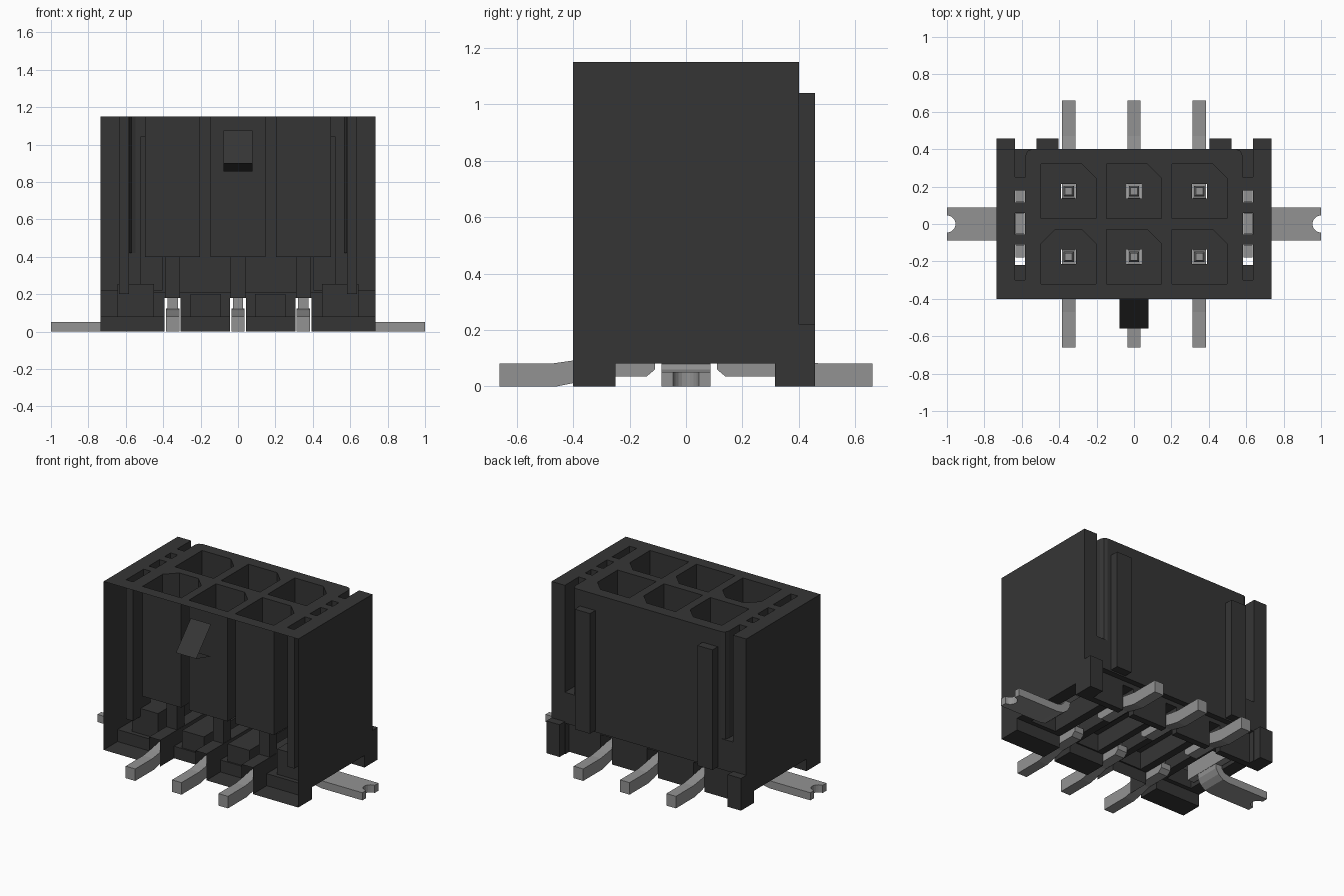
import bpy, bmesh, math
from mathutils import Vector

cube = bpy.data.objects.get("Cube")
if cube:
    bpy.data.objects.remove(cube, do_unlink=True)


def material(name, rgb, rough):
    m = bpy.data.materials.new(name)
    m.diffuse_color = (*rgb, 1)
    m.use_nodes = True
    b = m.node_tree.nodes["Principled BSDF"]
    b.inputs["Base Color"].default_value = (*rgb, 1)
    b.inputs["Roughness"].default_value = rough
    return m


BLACK = material("black plastic", (0.036, 0.036, 0.036), 0.6)
METAL = material("grey metal", (0.29, 0.29, 0.29), 0.5)


def prism(name, pts, axis, lo, hi, mat, capped=True):
    """Extrude a 2D outline along x (pts are y,z) or z (pts are x,y)."""
    def place(p, t):
        return (t, p[0], p[1]) if axis == "x" else (p[0], p[1], t)
    bm = bmesh.new()
    a = [bm.verts.new(place(p, lo)) for p in pts]
    b = [bm.verts.new(place(p, hi)) for p in pts]
    n = len(pts)
    for i in range(n if capped else n - 1):
        j = (i + 1) % n
        bm.faces.new((a[i], a[j], b[j], b[i]))
    if capped:
        bm.faces.new(a[::-1])
        bm.faces.new(b)
        bmesh.ops.recalc_face_normals(bm, faces=bm.faces)
    me = bpy.data.meshes.new(name)
    bm.to_mesh(me)
    bm.free()
    me.materials.append(mat)
    ob = bpy.data.objects.new(name, me)
    bpy.context.collection.objects.link(ob)
    return ob


def box(name, x0, x1, y0, y1, z0, z1, mat):
    x0, x1 = sorted((x0, x1))
    return prism(name, [(x0, y0), (x1, y0), (x1, y1), (x0, y1)], "z", z0, z1, mat)


def combine(target, tool, operation):
    mod = target.modifiers.new("cut", "BOOLEAN")
    mod.operation = operation
    mod.solver = "EXACT"
    mod.object = tool
    bpy.context.view_layer.objects.active = target
    bpy.ops.object.modifier_apply(modifier=mod.name)
    bpy.data.objects.remove(tool, do_unlink=True)


# Housing block with rear feet and rear rails
housing = box("housing", -0.735, 0.735, -0.4, 0.4, 0, 1.15, BLACK)
for s in (-1, 1):
    combine(housing, box("foot", s * 0.635, s * 0.735, 0.33, 0.457, 0, 0.22, BLACK), "UNION")
    combine(housing, box("rail", s * 0.405, s * 0.52, 0.33, 0.457, 0.22, 1.04, BLACK), "UNION")


def cut(*dims):
    combine(housing, box("cutter", *dims, BLACK), "DIFFERENCE")


# Underside hollow and recess below the rear wall
cut(-0.9, 0.9, -0.25, 0.315, -0.1, 0.082)
cut(-0.63, 0.63, 0.36, 0.6, -0.1, 0.21)

COLUMNS = (-0.35, 0, 0.35)
ROWS = (-0.175, 0.175)

# Keyed contact cells and pin tunnels
for i, cx in enumerate(COLUMNS):
    cut(cx - 0.042, cx + 0.042, -0.6, 0.6, -0.1, 0.18)
    for cy in ROWS:
        h, c = 0.146, 0.075
        pts = [(cx - h, cy - h), (cx + h, cy - h), (cx + h, cy + h - c), (cx + h - c, cy + h)]
        if cy < 0 and i == 0:
            pts += [(cx - h + c, cy + h), (cx - h, cy + h - c)]
        else:
            pts += [(cx - h, cy + h)]
        combine(housing, prism("cutter", pts, "z", 0.4, 1.3, BLACK), "DIFFERENCE")
        cut(cx - 0.04, cx + 0.04, cy - 0.04, cy + 0.04, 0.12, 0.5)

for s in (-1, 1):
    # Underside windows and clip pockets
    cut(s * 0.09, s * 0.255, -0.24, 0.3, -0.1, 0.2)
    cut(s * 0.45, s * 0.645, -0.22, 0.22, -0.1, 0.255)
    # Clip slots through the top
    for y0, y1 in ((0.115, 0.18), (-0.055, 0.06), (-0.3, -0.11)):
        cut(s * 0.582, s * 0.635, y0, y1, 0.2, 1.3)
    # Rear grooves with eased corners
    groove = [(0.58, 0.25), (0.635, 0.25), (0.635, 0.45), (0.545, 0.45),
              (0.548, 0.4), (0.57, 0.39), (0.58, 0.365)]
    combine(housing, prism("cutter", [(s * x, y) for x, y in groove], "z", 0.42, 1.3, BLACK),
            "DIFFERENCE")

# Open front, and one open divider base
bm = bmesh.new()
bm.from_mesh(housing.data)
gone = []
for f in bm.faces:
    c = f.calc_center_median()
    front = c.y < -0.398 and f.normal.y < -0.9
    base = f.normal.z < -0.9 and c.z < 0.01 and c.y < -0.26 and -0.3 < c.x < -0.05
    if front or base:
        gone.append(f)
bmesh.ops.delete(bm, geom=gone, context="FACES")
for f in bm.faces:
    f.material_index = 0
    f.smooth = False
bm.to_mesh(housing.data)
bm.free()

# Latch ramp on the front
prism("latch_ramp", [(-0.4, 1.075), (-0.56, 0.9), (-0.4, 0.855)], "x", -0.077, 0.077, BLACK,
      capped=False)

# Contacts: bent solder leads and tapered upright pins
LEAD = [(0.66, 0), (0.46, 0), (0.40, 0.012), (0.315, 0.035), (0.14, 0.035), (0.11, 0.06),
        (0.11, 0.10), (0.14, 0.125), (0.21, 0.12), (0.30, 0.11), (0.40, 0.092), (0.47, 0.082),
        (0.66, 0.082)]
for i, cx in enumerate(COLUMNS):
    for s, row in ((-1, "front"), (1, "back")):
        prism(f"{row}_lead_{i + 1}", [(s * y, z) for y, z in LEAD], "x", cx - 0.036, cx + 0.036,
              METAL)
        pin = box(f"{row}_pin_{i + 1}", cx - 0.028, cx + 0.028, s * 0.175 - 0.028,
                  s * 0.175 + 0.028, 0.1, 0.8, METAL)
        bm = bmesh.new()
        bm.from_mesh(pin.data)
        top = [f for f in bm.faces if f.normal.z > 0.9]
        bmesh.ops.inset_region(bm, faces=top, thickness=0.012, depth=0.04)
        bm.to_mesh(pin.data)
        bm.free()

# Side hold-down clips: notched tab, bend and three prongs
for s, side in ((-1, "right"), (1, "left")):
    arc = [(1 - 0.046 * math.sin(a), 0.046 * math.cos(a))
           for a in (math.pi * k / 10 for k in range(11))]
    tab = [(0.69, 0.087), (1.0, 0.087)] + arc + [(1.0, -0.087), (0.69, -0.087)]
    prism(f"{side}_clip_tab", [(s * x, y) for x, y in tab], "z", 0, 0.052, METAL)
    bend = [(0.69, 0), (0.69, 0.052), (0.66, 0.06), (0.64, 0.08), (0.635, 0.12),
            (0.585, 0.12), (0.59, 0.07), (0.61, 0.035), (0.645, 0.008)]
    ob = prism(f"{side}_clip_bend", bend, "x", -0.087, 0.087, METAL)
    for v in ob.data.vertices:
        v.co = Vector((s * v.co.y, s * v.co.x, v.co.z))
    box(f"{side}_clip_plate", s * 0.585, s * 0.634, -0.18, 0.18, 0.1, 0.25, METAL)
    for k, (y0, y1) in enumerate(((0.118, 0.178), (-0.052, 0.057), (-0.178, -0.113))):
        box(f"{side}_clip_prong_{k + 1}", s * 0.585, s * 0.634, y0, y1, 0.24, 0.55, METAL)
